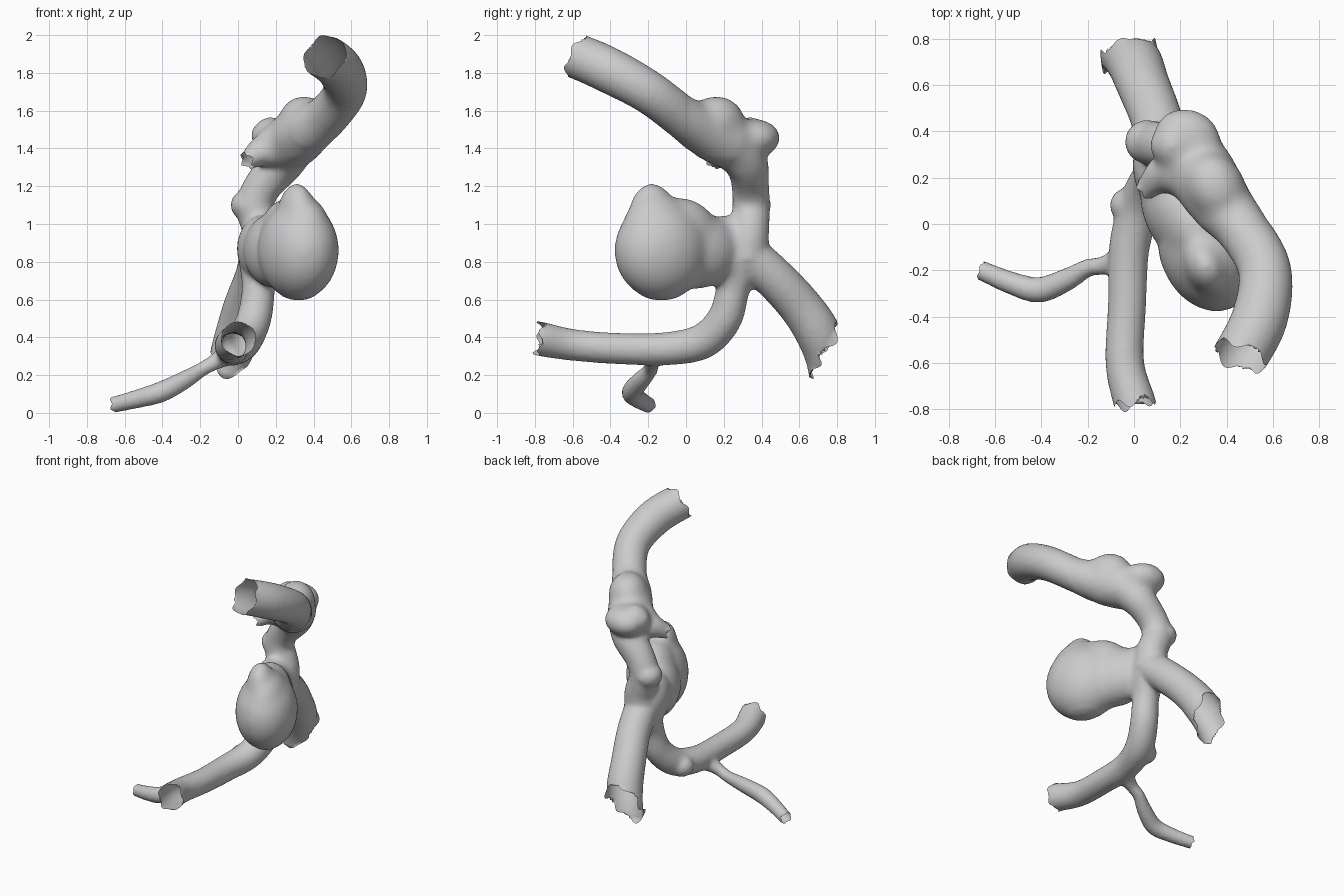
import bpy, bmesh, math
from mathutils import Vector, Matrix

if "Cube" in bpy.data.objects:
    bpy.data.objects.remove(bpy.data.objects["Cube"])

bm = bmesh.new()


def catmull(pts, steps=6):
    p = [Vector(q) for q in pts]
    p = [p[0] * 2 - p[1]] + p + [p[-1] * 2 - p[-2]]
    out = []
    for i in range(1, len(p) - 2):
        a, b, c, d = p[i - 1:i + 3]
        for s in range(steps):
            t = s / steps
            out.append(0.5 * (2 * b + (c - a) * t + (2 * a - 5 * b + 4 * c - d) * t * t
                              + (3 * b - a - 3 * c + d) * t ** 3))
    return out + [p[-2]]


def tube(points, sides=24):
    """Closed tube through (x, y, z, radius) points."""
    pts = catmull(points)
    pos = [q.to_3d() for q in pts]
    side, rings = None, []
    for i, c in enumerate(pos):
        tan = (pos[min(i + 1, len(pos) - 1)] - pos[max(i - 1, 0)]).normalized()
        side = side or tan.orthogonal()
        side = (side - tan * side.dot(tan)).normalized()
        up = tan.cross(side)
        r = pts[i][3]
        rings.append([bm.verts.new(c + r * (side * math.cos(a) + up * math.sin(a)))
                      for a in (2 * math.pi * k / sides for k in range(sides))])
    for a, b in zip(rings, rings[1:]):
        for k in range(sides):
            n = (k + 1) % sides
            bm.faces.new((a[k], a[n], b[n], b[k]))
    bm.faces.new(rings[0][::-1])
    bm.faces.new(rings[-1])


def blob(center, radii, turn=0, tilt=0):
    m = (Matrix.Translation(center) @ Matrix.Rotation(math.radians(turn), 4, 'Z')
         @ Matrix.Rotation(math.radians(tilt), 4, 'X') @ Matrix.Diagonal((*radii, 1)))
    bmesh.ops.create_uvsphere(bm, u_segments=32, v_segments=20, radius=1, matrix=m)


# upper vessel running down into the neck
tube([(0.36, -0.72, 1.93, .12), (0.46, -0.57, 1.885, .12), (0.545, -0.4, 1.81, .122),
      (0.565, -0.2, 1.70, .115), (0.475, -0.03, 1.575, .115), (0.36, 0.11, 1.49, .14),
      (0.28, 0.24, 1.43, .15), (0.23, 0.32, 1.32, .115), (0.13, 0.34, 1.2, .10),
      (0.09, 0.345, 1.09, .10), (0.13, 0.335, 0.95, .105), (0.125, 0.32, 0.82, .12)])
# upper swellings
blob((0.35, 0.16, 1.54), (.13, .16, .14), 30)
blob((0.23, 0.37, 1.455), (.15, .13, .10), -20)
blob((0.17, 0.34, 1.47), (.10, .10, .10))
blob((0.19, 0.22, 1.41), (.11, .10, .11))
blob((0.055, 0.355, 1.1), (.095, .095, .085))
# torn side spur
tube([(0.2, 0.25, 1.41, .10), (0.12, 0.21, 1.38, .08), (0.05, 0.15, 1.335, .05),
      (-0.02, 0.1, 1.28, .05)])
# sac, drawn up to a blunt peak and narrowing back to the junction
blob((0.32, -0.13, 0.86), (.205, .26, .265), 25)
blob((0.33, -0.15, 0.96), (.15, .20, .20), 25)
blob((0.31, -0.18, 1.05), (.095, .13, .17), 25)
blob((0.27, -0.03, 0.92), (.15, .22, .22), 25)
blob((0.21, 0.05, 0.86), (.165, .25, .205), 25)
blob((0.13, 0.2, 0.87), (.125, .2, .175), 20)
# lower vessel
tube([(0.12, 0.3, 0.82, .12), (0.11, 0.25, 0.66, .09), (0.085, 0.205, 0.5, .092),
      (0.03, 0.09, 0.38, .094), (-0.02, -0.1, 0.34, .088), (-0.03, -0.35, 0.34, .083),
      (-0.04, -0.6, 0.36, .084), (0.005, -0.78, 0.393, .092), (0.03, -0.88, 0.41, .092)])
blob((-0.02, 0.08, 0.36), (.085, .08, .075))
# back vessel
tube([(0.125, 0.32, 0.84, .115), (0.095, 0.46, 0.72, .112), (0.04, 0.6, 0.57, .115),
      (0.0, 0.7, 0.42, .12), (-0.05, 0.75, 0.26, .11), (-0.08, 0.76, 0.08, .10)])
# thin side branch
tube([(-0.05, -0.15, 0.31, .06), (-0.13, -0.18, 0.265, .042), (-0.2, -0.19, 0.225, .04),
      (-0.29, -0.24, 0.17, .05), (-0.41, -0.285, 0.11, .056), (-0.53, -0.255, 0.075, .05),
      (-0.65, -0.205, 0.045, .044), (-0.74, -0.17, 0.025, .044)])

bmesh.ops.recalc_face_normals(bm, faces=bm.faces)
mesh = bpy.data.meshes.new("vessel")
bm.to_mesh(mesh)
bm.free()
vessel = bpy.data.objects.new("vessel", mesh)
bpy.context.collection.objects.link(vessel)
bpy.context.view_layer.objects.active = vessel
vessel.select_set(True)

# fuse all parts into one skin and soften the joins, more strongly on the sac and swellings
fuse = vessel.modifiers.new("fuse", 'REMESH')
fuse.mode = 'VOXEL'
fuse.voxel_size = 0.014
bpy.ops.object.modifier_apply(modifier="fuse")
wide = vessel.vertex_groups.new(name="swellings")
wide.add([v.index for v in vessel.data.vertices
          if (v.co.x > 0.12 and v.co.y < 0.3 and 0.62 < v.co.z < 1.25)
          or (v.co.y > 0 and v.co.z > 1.36 and v.co.x > 0.08)], 1, 'REPLACE')
for name, group, count in (("blend", "swellings", 40), ("soften", "", 8)):
    soft = vessel.modifiers.new(name, 'SMOOTH')
    soft.factor = 0.5
    soft.iterations = count
    soft.vertex_group = group
    bpy.ops.object.modifier_apply(modifier=name)

# cut the vessel ends open with ragged rims: centre, outward direction, reach, raggedness
ends = [((0.46, -0.57, 1.885), (-.35, -.82, .42), .25, .018),
        ((0.05, 0.15, 1.335), (-.7, -.5, -.5), .11, .012),
        ((0.0, -0.775, 0.39), (.1, -1, .1), .2, .018),
        ((-0.02, 0.725, 0.33), (-.1, .9, -.44), .34, .025),
        ((-0.66, -0.2, 0.043), (-.93, .3, -.2), .13, .006)]
bm = bmesh.new()
bm.from_mesh(vessel.data)
for co, no, reach, rag in ends:
    co, no = Vector(co), Vector(no).normalized()
    faces = [f for f in bm.faces if (f.calc_center_median() - co).length < reach]
    geom = list({v for f in faces for v in f.verts} | {e for f in faces for e in f.edges}) + faces
    cut = bmesh.ops.bisect_plane(bm, geom=geom, plane_co=co, plane_no=no, clear_outer=True)
    u = no.orthogonal().normalized()
    w = no.cross(u)
    for v in cut['geom_cut']:
        if isinstance(v, bmesh.types.BMVert):
            d = v.co - co
            a = math.atan2(d.dot(w), d.dot(u))
            v.co += no * rag * (math.sin(5 * a) + 0.5 * math.sin(3 * a + 1))
# drop any loose leftovers beyond the cuts
seen, best = set(), []
for start in bm.verts:
    if start in seen:
        continue
    seen.add(start)
    island, stack = [], [start]
    while stack:
        v = stack.pop()
        island.append(v)
        for e in v.link_edges:
            o = e.other_vert(v)
            if o not in seen:
                seen.add(o)
                stack.append(o)
    if len(island) > len(best):
        best = island
keep = set(best)
bmesh.ops.delete(bm, geom=[v for v in bm.verts if v not in keep], context='VERTS')
bm.to_mesh(vessel.data)
bm.free()
bpy.ops.object.shade_smooth()
